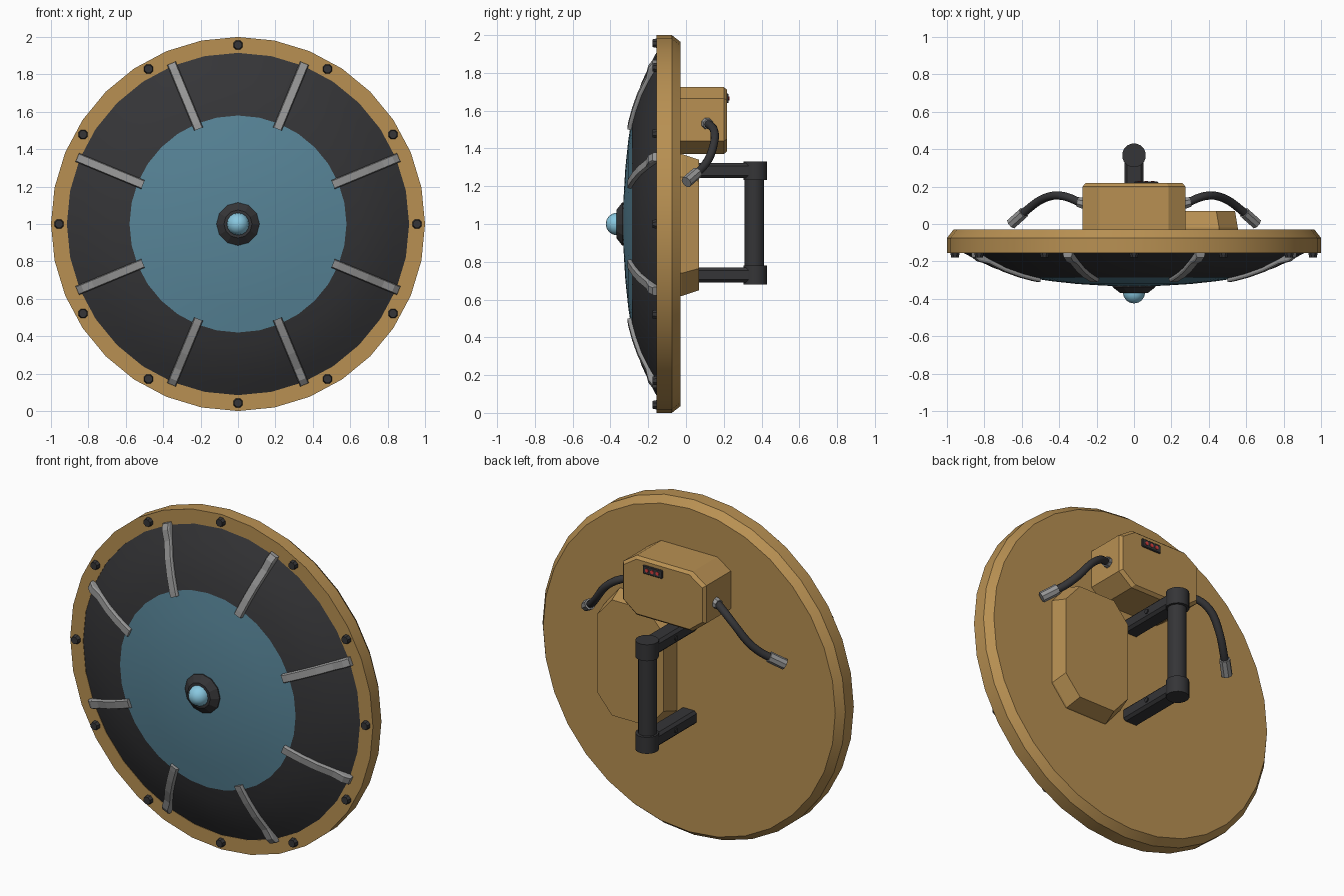
import bpy, bmesh
from math import sin, cos, pi, radians
from mathutils import Vector

if "Cube" in bpy.data.objects:
    bpy.data.objects.remove(bpy.data.objects["Cube"])


def mat(name, rgb):
    m = bpy.data.materials.new(name)
    m.diffuse_color = (*rgb, 1)
    m.use_nodes = True
    m.node_tree.nodes["Principled BSDF"].inputs["Base Color"].default_value = m.diffuse_color
    return m


GOLD = mat("gold", (0.48, 0.28, 0.085))
DARK = mat("charcoal", (0.035, 0.035, 0.038))
BLUE = mat("steel_blue", (0.095, 0.23, 0.31))
GLOW = mat("light_blue", (0.25, 0.58, 0.75))
GREY = mat("metal", (0.3, 0.3, 0.3))
RED = mat("red", (0.7, 0.05, 0.05))
CZ = 1.0


def finish(name, bm, material, smooth=None):
    bmesh.ops.recalc_face_normals(bm, faces=bm.faces)
    me = bpy.data.meshes.new(name)
    bm.to_mesh(me)
    bm.free()
    ob = bpy.data.objects.new(name, me)
    bpy.context.collection.objects.link(ob)
    me.materials.append(material)
    if smooth:
        bpy.ops.object.select_all(action='DESELECT')
        ob.select_set(True)
        bpy.context.view_layer.objects.active = ob
        bpy.ops.object.shade_smooth_by_angle(angle=radians(smooth))
    return ob


def lathe(name, profile, n, material, smooth=None):
    """Revolve (radius, y) points about the shield axis."""
    bm = bmesh.new()
    rings = []
    for r, y in profile:
        if r == 0:
            rings.append([bm.verts.new((0, y, CZ))] * n)
        else:
            rings.append([bm.verts.new((r * cos(2 * pi * i / n), y, CZ + r * sin(2 * pi * i / n)))
                          for i in range(n)])
    for a, b in zip(rings, rings[1:]):
        for i in range(n):
            j = (i + 1) % n
            bm.faces.new(list(dict.fromkeys((a[i], a[j], b[j], b[i]))))
    return finish(name, bm, material, smooth)


def loft(name, loops, material, smooth=None):
    """Skin a list of equal-length closed loops and cap both ends."""
    bm = bmesh.new()
    vs = [[bm.verts.new(p) for p in loop] for loop in loops]
    n = len(vs[0])
    for a, b in zip(vs, vs[1:]):
        for i in range(n):
            bm.faces.new((a[i], a[(i + 1) % n], b[(i + 1) % n], b[i]))
    bm.faces.new(vs[0])
    bm.faces.new(vs[-1])
    return finish(name, bm, material, smooth)


def rod(name, p, q, r, n, material, r2=None, smooth=None):
    p, q = Vector(p), Vector(q)
    rot = (q - p).to_track_quat('Z', 'Y')
    ring = lambda c, s: [c + rot @ Vector((s * cos(2 * pi * (i + .5) / n), s * sin(2 * pi * (i + .5) / n), 0))
                         for i in range(n)]
    return loft(name, [ring(p, r), ring(q, r2 or r)], material, smooth)


def octagon(x0, x1, z0, z1, cx, ct, cb, y):
    return [(x0 + cx, y, z0), (x1 - cx, y, z0), (x1, y, z0 + cb), (x1, y, z1 - ct),
            (x1 - cx, y, z1), (x0 + cx, y, z1), (x0, y, z1 - ct), (x0, y, z0 + cb)]


def box(name, lo, hi, material, bevel=0):
    bm = bmesh.new()
    bmesh.ops.create_cube(bm, size=1)
    for v in bm.verts:
        v.co = [l + (c + .5) * (h - l) for c, l, h in zip(v.co, lo, hi)]
    if bevel:
        bmesh.ops.bevel(bm, geom=bm.edges[:], offset=bevel, segments=1, affect='EDGES')
    return finish(name, bm, material)


# Shield body: rim with back plate, dark dome, blue centre
lathe("rim_and_back", [(0, -.03), (.965, -.03), (1, -.075), (1, -.155), (.915, -.155),
                       (.915, -.13), (0, -.13)], 32, GOLD, 30)
DOME = [(.92, -.15), (.84, -.193), (.75, -.235), (.66, -.265), (.58, -.285)]
lathe("dark_dome", DOME, 32, DARK, 40)
lathe("blue_dome", [(.58, -.285), (.44, -.306), (.3, -.321), (.15, -.33), (0, -.333)], 32, BLUE, 40)

# Centre boss and glowing bulb
lathe("boss", [(0, -.32), (.115, -.32), (.115, -.337), (.075, -.368), (0, -.368)], 12, DARK)
lathe("bulb", [(.06 * sin(pi * k / 8) if 0 < k < 8 else 0, -.365 - .06 * cos(pi * k / 8))
               for k in range(9)], 16, GLOW, 60)

# Rim bolts
for k in range(12):
    a = k * pi / 6
    x, z = .957 * cos(a), CZ + .957 * sin(a)
    rod(f"rim_bolt_{k + 1}", (x, -.15, z), (x, -.178, z), .028, 8, DARK, .022)

# Curved metal ribs over the dome
RIB = [(.93, -.158), (.90, -.18)] + DOME[1:] + [(.55, -.29)]
for k in range(8):
    a = radians(22.5 + 45 * k)
    out, side = Vector((cos(a), 0, sin(a))), Vector((-sin(a), 0, cos(a))) * .025
    loops = []
    for r, y in RIB:
        c = out * r + Vector((0, y, CZ))
        f = Vector((0, -.02, 0))
        loops.append([c - side - f, c + side - f, c + side + f * .5, c + side * .8 + f,
                      c - side * .8 + f, c - side + f * .5])
    loft(f"rib_{k + 1}", loops, GREY)

# Control box on the back
args = (1.37, 1.725, .09, .06, .07)
loft("control_box", [octagon(-.275, .275, *args, -.04), octagon(-.275, .275, *args, .2),
                     octagon(-.26, .26, 1.385, 1.71, .085, .055, .065, .218)], GOLD)
box("indicator_panel", (0, .21, 1.64), (.13, .226, 1.69), DARK, .004)
for k in range(3):
    x = .03 + .035 * k
    rod(f"indicator_light_{k + 1}", (x, .22, 1.665), (x, .23, 1.665), .011, 8, RED)

# Raised side pad on the back
loft("side_pad", [octagon(.08, .555, .62, 1.37, .1, .12, .12, -.04),
                  octagon(.08, .555, .62, 1.37, .1, .12, .12, -.02),
                  octagon(.10, .54, .65, 1.34, .1, .115, .115, .07)], GOLD)

# Handle: two arms, rounded ends, upright grip
for name, z in (("upper", 1.283), ("lower", .73)):
    box(f"{name}_handle_arm", (-.052, -.04, z - .04), (.052, .37, z + .04), DARK, .015)
    rod(f"{name}_handle_end", (0, .367, z - .049), (0, .367, z + .049), .064, 16, DARK, smooth=30)
    for s in (-1, 1):
        rod(f"{name}_arm_bolt", (s * .045, .17, z), (s * .058, .17, z), .014, 8, DARK)
rod("handle_grip", (0, .362, .74), (0, .362, 1.27), .052, 16, DARK, smooth=30)

# Cables with metal fittings on both sides
PATH = [(.29, .115, 1.53), (.36, .145, 1.505), (.43, .152, 1.45), (.5, .128, 1.36),
        (.56, .085, 1.295), (.61, .042, 1.258)]
for s, side in ((1, "right"), (-1, "left")):
    pts = [Vector((s * x, y, z)) for x, y, z in PATH]
    path = []
    for i in range(len(pts) - 1):
        p0, p1, p2, p3 = pts[max(i - 1, 0)], pts[i], pts[i + 1], pts[min(i + 2, len(pts) - 1)]
        for t in (0, 1 / 3, 2 / 3):
            path.append(.5 * (2 * p1 + (p2 - p0) * t + (2 * p0 - 5 * p1 + 4 * p2 - p3) * t * t
                              + (3 * p1 - p0 - 3 * p2 + p3) * t ** 3))
    path.append(pts[-1])
    loops = []
    for i, c in enumerate(path):
        d = (path[min(i + 1, len(path) - 1)] - path[max(i - 1, 0)]).normalized()
        u = d.cross(Vector((0, 0, 1))).normalized()
        v = d.cross(u)
        loops.append([c + .022 * (u * cos(k * pi / 5) + v * sin(k * pi / 5)) for k in range(10)])
    loft(f"{side}_cable", loops, DARK, 40)
    rod(f"{side}_cable_socket", (s * .265, .11, 1.532), (s * .3, .118, 1.528), .033, 8, GREY, .028)
    rod(f"{side}_cable_plug", (s * .59, .06, 1.272), (s * .655, .002, 1.222), .031, 8, GREY)
